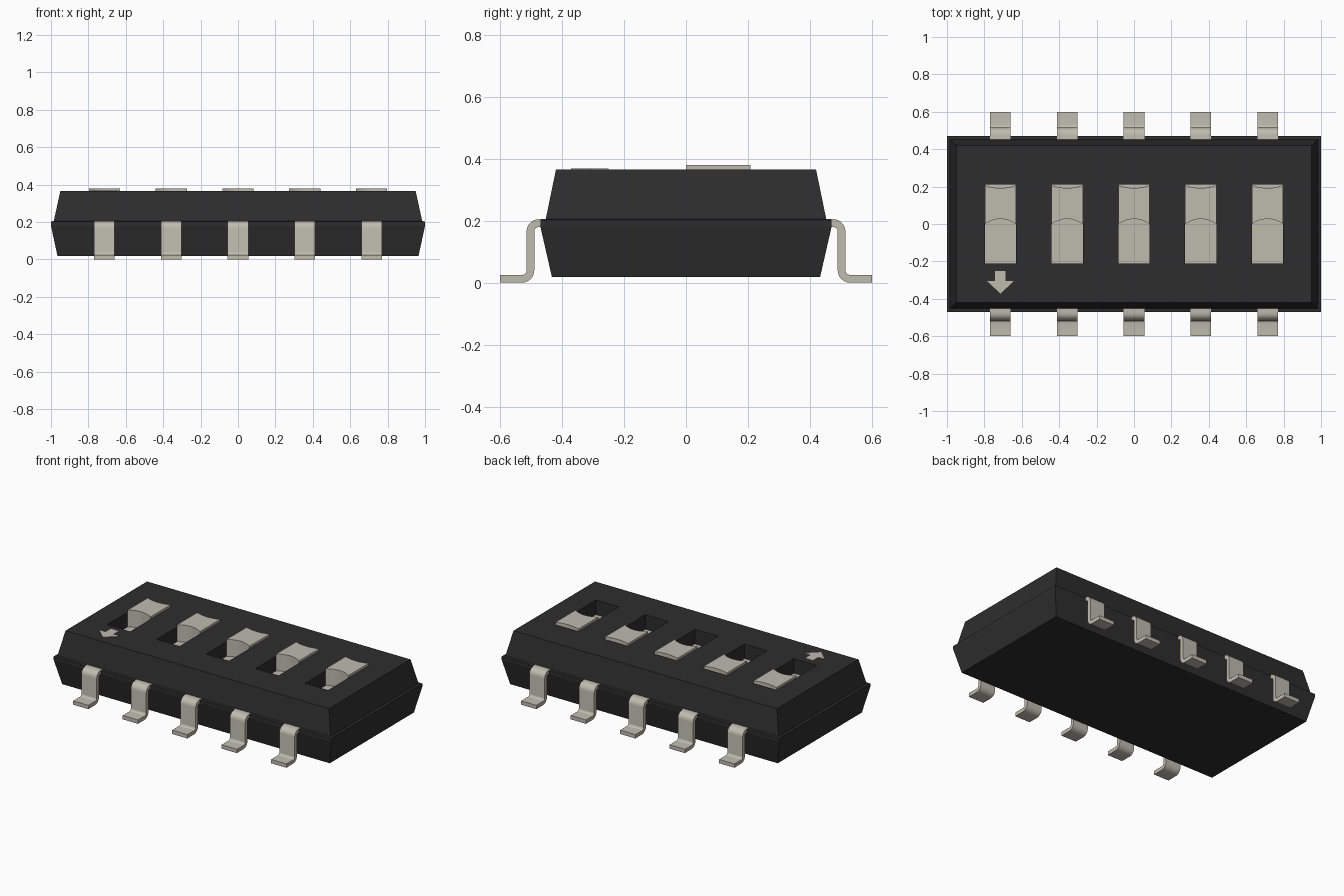
import bpy, bmesh, math
from mathutils import Vector

cube = bpy.data.objects.get("Cube")
if cube:
    bpy.data.objects.remove(cube)


def material(name, rgb):
    m = bpy.data.materials.new(name)
    m.use_nodes = True
    m.diffuse_color = (*rgb, 1)
    m.node_tree.nodes["Principled BSDF"].inputs["Base Color"].default_value = (*rgb, 1)
    return m


BLACK = material("black plastic", (0.027, 0.027, 0.027))
PALE = material("pale grey", (0.52, 0.50, 0.43))


def finish(bm, name, mat):
    bmesh.ops.recalc_face_normals(bm, faces=bm.faces)
    mesh = bpy.data.meshes.new(name)
    bm.to_mesh(mesh)
    bm.free()
    mesh.materials.append(mat)
    ob = bpy.data.objects.new(name, mesh)
    bpy.context.collection.objects.link(ob)
    return ob


def prism(bm, outline, offset):
    """Extrude a closed outline of 3D points by an offset."""
    face = bm.faces.new([bm.verts.new(p) for p in outline])
    ext = bmesh.ops.extrude_face_region(bm, geom=[face])["geom"]
    verts = [v for v in ext if isinstance(v, bmesh.types.BMVert)]
    bmesh.ops.translate(bm, verts=verts, vec=offset)


def rect(x, hx, y0, y1, z):
    return [(x - hx, y0, z), (x + hx, y0, z), (x + hx, y1, z), (x - hx, y1, z)]


def select_only(ob):
    bpy.ops.object.select_all(action='DESELECT')
    ob.select_set(True)
    bpy.context.view_layer.objects.active = ob


PITCH, SLOT_X, SLOT_Y, FLOOR = 0.357, 0.083, 0.21, 0.27
STATIONS = [PITCH * (i - 2) for i in range(5)]

# Body: stacked rectangular rings with a ledge at the parting line
bm = bmesh.new()
rings = []
for z, hx, hy in [(0.018, 0.965, 0.433), (0.18, 1, 0.47), (0.203, 1, 0.47),
                  (0.205, 0.985, 0.453), (0.365, 0.95, 0.42)]:
    rings.append([bm.verts.new(p) for p in rect(0, hx, -hy, hy, z)])
for a, b in zip(rings, rings[1:]):
    for i in range(4):
        j = (i + 1) % 4
        bm.faces.new((a[i], a[j], b[j], b[i]))
bm.faces.new(rings[0])
bm.faces.new(rings[-1])
body = finish(bm, "body", BLACK)

# Slots cut into the top
bm = bmesh.new()
for x in STATIONS:
    prism(bm, rect(x, SLOT_X, -SLOT_Y, SLOT_Y, FLOOR - 0.01), (0, 0, 0.3))
cutter = finish(bm, "slot_cutter", BLACK)
cutter.hide_render = True
mod = body.modifiers.new("slots", 'BOOLEAN')
mod.operation, mod.solver, mod.object = 'DIFFERENCE', 'EXACT', cutter
select_only(body)
bpy.ops.object.modifier_apply(modifier=mod.name)
bpy.data.objects.remove(cutter)


# Sliders: pale floor plate and a nub with hollowed ends
def nub_end(x, y, depth, direction):
    pts = []
    for i in range(13):
        t = direction * (2 * i / 12 - 1)
        pts.append((x + t * SLOT_X, y + depth * (1 - t * t), FLOOR))
    return pts


for n, x in enumerate(STATIONS):
    bm = bmesh.new()
    prism(bm, rect(x, SLOT_X, -SLOT_Y, SLOT_Y, FLOOR - 0.01), (0, 0, 0.01))
    outline = nub_end(x, 0, 0.027, 1) + nub_end(x, 0.208, -0.016, -1)
    prism(bm, outline, (0, 0, 0.38 - FLOOR))
    slider = finish(bm, f"slider_{n + 1}", PALE)
    select_only(slider)
    bpy.ops.object.shade_smooth_by_angle(angle=math.radians(30))


# Pins: bent strip, swept around two bends
def arc(cy, cz, r, start, end, steps=6):
    angles = [math.radians(start + (end - start) * i / steps) for i in range(steps + 1)]
    return [(cy + r * math.cos(a), cz + r * math.sin(a)) for a in angles]


upper = [(0.44, 0.205)] + arc(0.475, 0.165, 0.04, 90, 0) + arc(0.53, 0.04, 0.015, 180, 270) + [(0.6, 0.025)]
lower = [(0.6, 0)] + arc(0.53, 0.04, 0.04, 270, 180) + arc(0.475, 0.165, 0.015, 0, 90) + [(0.44, 0.18)]
for side, label in ((-1, "front"), (1, "back")):
    for n, x in enumerate(STATIONS):
        bm = bmesh.new()
        prism(bm, [Vector((x - 0.055, side * y, z)) for y, z in upper + lower], (0.11, 0, 0))
        pin = finish(bm, f"{label}_pin_{n + 1}", PALE)
        select_only(pin)
        bpy.ops.object.shade_smooth_by_angle(angle=math.radians(30))

# Direction arrow: thin plate pointing to the front
half = [(0.028, -0.25), (0.028, -0.305), (0.072, -0.305), (0, -0.372)]
shape = half + [(-x, y) for x, y in half[-2::-1]]
bm = bmesh.new()
prism(bm, [(STATIONS[0] + x, y, 0.364) for x, y in shape], (0, 0, 0.004))
finish(bm, "direction_arrow", PALE)
